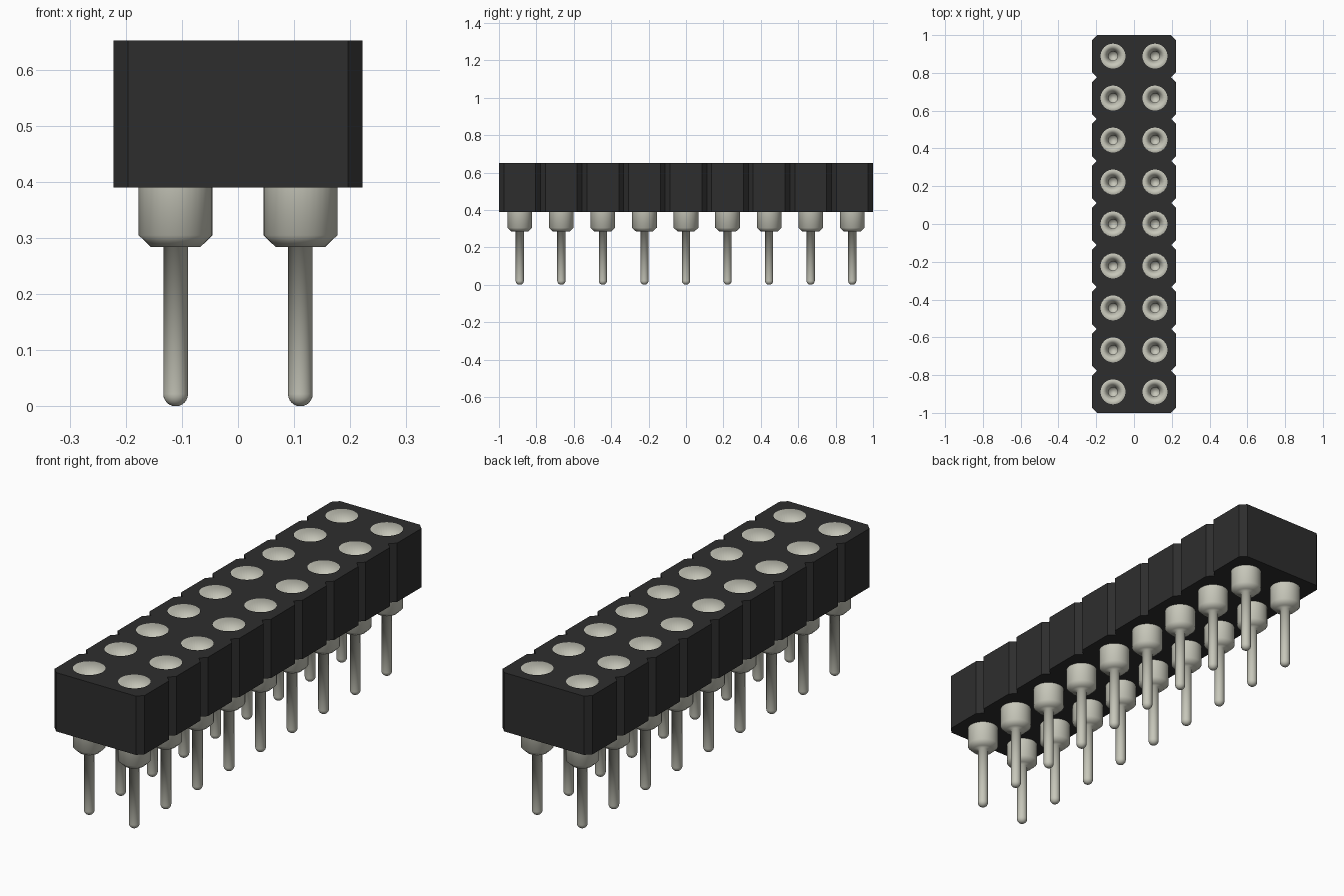
import bpy, bmesh, math

cube = bpy.data.objects.get("Cube")
if cube:
    bpy.data.objects.remove(cube, do_unlink=True)

ROWS, PITCH, SIDES = 9, 2 / 9, 32
HALF, CHAMFER = PITCH, 0.026
BOTTOM, TOP, BARREL = 0.39, 0.652, 0.066
centres = [(sx * PITCH / 2, (i - (ROWS - 1) / 2) * PITCH)
           for i in range(ROWS) for sx in (-1, 1)]


def material(name, colour):
    m = bpy.data.materials.new(name)
    m.use_nodes = True
    m.diffuse_color = colour
    bsdf = m.node_tree.nodes["Principled BSDF"]
    bsdf.inputs["Base Color"].default_value = colour
    bsdf.inputs["Roughness"].default_value = 0.6
    return m


def finish(bm, name, mat):
    mesh = bpy.data.meshes.new(name)
    bm.to_mesh(mesh)
    bm.free()
    mesh.materials.append(mat)
    ob = bpy.data.objects.new(name, mesh)
    bpy.context.collection.objects.link(ob)
    return ob


def circle(r, cx=0, cy=0):
    return [(cx + r * math.cos(math.tau * k / SIDES),
             cy + r * math.sin(math.tau * k / SIDES)) for k in range(SIDES)]


black = material("black plastic", (0.027, 0.027, 0.027, 1))
metal = material("pale metal", (0.57, 0.57, 0.49, 1))

# Housing: notched outline with round sockets, extruded upwards
right_edge = []
for i in range(ROWS):
    y = -1 + i * PITCH
    right_edge += [(HALF - CHAMFER, y), (HALF, y + CHAMFER),
                   (HALF, y + PITCH - CHAMFER)]
right_edge.append((HALF - CHAMFER, 1))
outline = right_edge + [(-x, -y) for x, y in right_edge]

bm = bmesh.new()
for loop in [outline] + [circle(BARREL, x, y) for x, y in centres]:
    vs = [bm.verts.new((x, y, BOTTOM)) for x, y in loop]
    for a, b in zip(vs, vs[1:] + vs[:1]):
        bm.edges.new((a, b))
bmesh.ops.triangle_fill(bm, edges=bm.edges[:], use_beauty=True, normal=(0, 0, 1))
ext = bmesh.ops.extrude_face_region(bm, geom=bm.faces[:], use_keep_orig=True)
top_verts = [g for g in ext["geom"] if isinstance(g, bmesh.types.BMVert)]
bmesh.ops.translate(bm, verts=top_verts, vec=(0, 0, TOP - BOTTOM))
bmesh.ops.recalc_face_normals(bm, faces=bm.faces[:])
finish(bm, "housing", black)

# Contact: rounded pin, shouldered barrel and funnel, turned from one profile
PIN = 0.022
profile = [(PIN * math.sin(a), PIN * (1 - math.cos(a)))
           for a in (math.pi / 2 * k / 6 for k in range(1, 7))]
profile += [(PIN, 0.284), (0.044, 0.284), (BARREL, 0.305), (BARREL, TOP),
            (0.024, TOP - 0.09), (0.024, TOP - 0.12)]

bm = bmesh.new()
rings = [[bm.verts.new((x, y, z)) for x, y in circle(r)] for r, z in profile]
for lo, hi in zip(rings, rings[1:]):
    for k in range(SIDES):
        n = (k + 1) % SIDES
        bm.faces.new((lo[k], lo[n], hi[n], hi[k]))
bm.faces.new(rings[0][::-1])
bm.faces.new(rings[-1])
for f in bm.faces:
    f.smooth = True
for e in bm.edges:
    e.smooth = e.calc_face_angle(0) < math.radians(30)
contact = finish(bm, "contact_pin", metal)

# Repeat the contact in both columns
contact.location = (*centres[0], 0)
for x, y in centres[1:]:
    copy = contact.copy()
    copy.location = (x, y, 0)
    bpy.context.collection.objects.link(copy)
